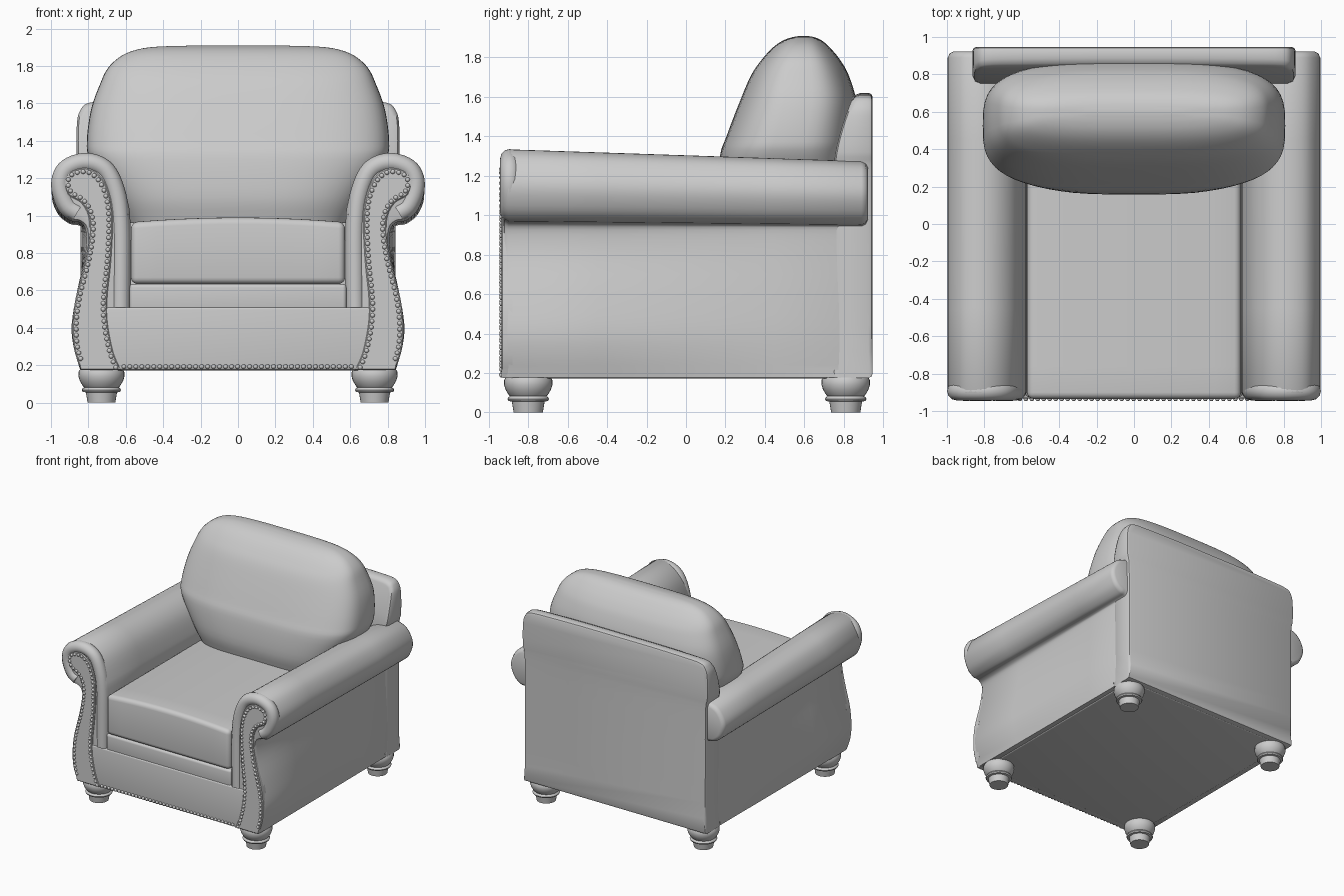
import bpy, bmesh, math
from mathutils import Vector, Matrix

if "Cube" in bpy.data.objects:
    bpy.data.objects.remove(bpy.data.objects["Cube"])


def finish(bm, name, mirror=False, angle=40):
    bmesh.ops.recalc_face_normals(bm, faces=bm.faces)
    me = bpy.data.meshes.new(name)
    bm.to_mesh(me)
    bm.free()
    ob = bpy.data.objects.new(name, me)
    bpy.context.collection.objects.link(ob)
    bpy.ops.object.select_all(action='DESELECT')
    ob.select_set(True)
    bpy.context.view_layer.objects.active = ob
    bpy.ops.object.shade_smooth_by_angle(angle=math.radians(angle))
    if mirror:
        ob.modifiers.new("Mirror", 'MIRROR')
    return ob


def smooth(pts, n=4):
    """Catmull-Rom through an open list of points."""
    p = [Vector(q) for q in pts]
    p = [p[0] * 2 - p[1]] + p + [p[-1] * 2 - p[-2]]
    out = []
    for a, b, c, d in zip(p, p[1:], p[2:], p[3:]):
        for i in range(n):
            t = i / n
            out.append((b * 2 + (c - a) * t + (a * 2 - b * 5 + c * 4 - d) * t**2
                        + (b * 3 - a - c * 3 + d) * t**3) * 0.5)
    return out + [p[-2]]


def inset(pts, d):
    """Offset a clockwise-in-xz outline inward."""
    out = []
    for i, p in enumerate(pts):
        t = (pts[(i + 1) % len(pts)] - pts[i - 1]).normalized()
        out.append(p + Vector((t.y, -t.x)) * d)
    return out


def loft(rings, name, mirror=False, angle=40):
    bm = bmesh.new()
    vs = [[bm.verts.new(p) for p in r] for r in rings]
    n = len(vs[0])
    for a, b in zip(vs, vs[1:]):
        for i in range(n):
            bm.faces.new((a[i], a[(i + 1) % n], b[(i + 1) % n], b[i]))
    bm.faces.new(vs[0])
    bm.faces.new(vs[-1])
    return finish(bm, name, mirror, angle)


def box(name, x, y0, y1, z0, z1, bevel, crown=0):
    bm = bmesh.new()
    bmesh.ops.create_cube(bm, size=1)
    for v in bm.verts:
        v.co = (v.co.x * 2 * x, y0 + (v.co.y + .5) * (y1 - y0), z0 + (v.co.z + .5) * (z1 - z0))
    bmesh.ops.bevel(bm, geom=bm.edges[:], offset=bevel, segments=4, profile=0.5, affect='EDGES')
    if crown:
        long = [e for e in bm.edges if e.calc_length() > 0.4]
        bmesh.ops.subdivide_edges(bm, edges=long, cuts=9, use_grid_fill=True)
        for v in bm.verts:
            if v.co.z > (z0 + z1) / 2:
                v.co.z += crown * (1 - (v.co.x / x)**2)
    return finish(bm, name)


# Scroll arms: front outline blends to a straight-sided, lower outline at the back
front = [(.60, .18), (.575, .55), (.575, .95), (.59, 1.08), (.64, 1.22), (.72, 1.305),
         (.82, 1.335), (.92, 1.305), (.98, 1.22), (.995, 1.13), (.96, 1.03), (.90, .975),
         (.85, .965), (.815, .925), (.815, .8), (.86, .6), (.89, .42), (.88, .3), (.845, .178)]
back = [(x if i < 13 else .838, z if z < .94 else .925 + (z - .94) * .88)
        for i, (x, z) in enumerate(front)]
fr, bk = smooth(front), smooth(back)
rings = []
for y, d in [(-.925, .03), (-.92, .012), (-.90, 0), (-.45, 0), (0, 0), (.45, 0),
             (.89, 0), (.912, .01), (.922, .03)]:
    t = (y + .93) / 1.86
    rings.append([(p.x, y, p.y) for p in inset([a.lerp(b, t) for a, b in zip(fr, bk)], d)])
loft(rings, "arm", True)

# Rounded padded band around the arm fronts
cu = bpy.data.curves.new("arm_front_band", 'CURVE')
cu.dimensions = '3D'
cu.bevel_depth = .05
cu.bevel_resolution = 4
cu.use_fill_caps = True
path = smooth([(.627, .51), (.625, .75), (.627, .95), (.645, 1.1), (.69, 1.22), (.75, 1.272),
               (.83, 1.285), (.91, 1.255), (.945, 1.2), (.945, 1.13), (.91, 1.05), (.86, 1.015)])
sp = cu.splines.new('POLY')
sp.points.add(len(path) - 1)
for q, p in zip(sp.points, path):
    q.co = (p.x, -.893, p.y, 1)
sp.use_smooth = True
band = bpy.data.objects.new("arm_front_band", cu)
bpy.context.collection.objects.link(band)
band.modifiers.new("Mirror", 'MIRROR')

# Nailed front panels
panel = smooth([(.625, .175), (.665, .27), (.695, .42), (.70, .55), (.68, .75), (.67, .95),
                (.68, 1.08), (.715, 1.18), (.77, 1.24), (.83, 1.255), (.90, 1.235), (.93, 1.18),
                (.905, 1.11), (.84, 1.07), (.80, 1.0), (.795, .9), (.82, .75), (.87, .55),
                (.885, .4), (.875, .28), (.84, .175)])
loft([[(p.x, y, p.y) for p in inset(panel, d)]
      for y, d in [(-.88, 0), (-.93, 0), (-.936, .006)]], "arm_front_panel", True)


# Nail heads
def nails(name, line, step, mirror):
    bm = bmesh.new()
    left = 0
    for a, b in zip(line, line[1:]):
        length = (b - a).length
        while left < length:
            p = a.lerp(b, left / length)
            bmesh.ops.create_icosphere(bm, subdivisions=2, radius=.0125,
                                       matrix=Matrix.Translation((p.x, -.935, p.y)))
            left += step
        left -= length
    finish(bm, name, mirror, 60)


nails("arm_nails", inset(panel, .02)[1:-1], .032, True)
nails("rail_nails", [Vector((-.61, .193)), Vector((.615, .193))], .032, False)

# Base, rails and seat cushion
box("base", .80, -.88, .90, .172, .62, .01)
box("front_rail", .71, -.932, -.80, .175, .51, .012)
box("seat_deck", .58, -.925, .70, .49, .635, .02)
box("seat_cushion", .572, -.935, .50, .635, .965, .035, .025)

# Back frame with rounded shoulders and a sloping front
half = smooth([(.843, .175), (.843, .7), (.845, 1.2), (.862, 1.32), (.862, 1.48), (.845, 1.56),
               (.79, 1.605), (.6, 1.615), (.3, 1.62), (0, 1.62)])
outline = [Vector((-p.x, p.y)) for p in half] + half[-2::-1]


def slope(z):
    return .75 + .105 * (max(0, z - 1.25) / .37)**1.5


rings = [[(p.x, slope(p.y) + dy, p.y) for p in inset(outline, d)]
         for d, dy in [(.03, 0), (.01, .008), (0, .03)]]
rings += [[(p.x, y, p.y) for p in inset(outline, d)] for y, d in [(.925, 0), (.94, .006), (.946, .02)]]
loft(rings, "back_frame")

# Back cushion: stacked rounded sections (height, half width, front y, rear y)
rows = smooth([(.96, .60, .19, .82), (1.1, .67, .158, .84), (1.3, .79, .172, .85),
               (1.4, .808, .205, .86), (1.57, .785, .27, .865), (1.71, .735, .33, .825),
               (1.79, .695, .385, .78), (1.85, .63, .44, .73), (1.885, .55, .49, .69),
               (1.903, .44, .54, .65), (1.91, .22, .585, .61)])
rings = []
for z, w, y0, y1 in rows:
    ring = []
    for i in range(64):
        c, s = math.cos(i * math.tau / 64), math.sin(i * math.tau / 64)
        ring.append((w * math.copysign(abs(c)**.62, c),
                     (y0 + y1) / 2 + (y1 - y0) / 2 * math.copysign(abs(s)**.62, s), z))
    rings.append(ring)
loft(rings, "back_cushion", angle=60)

# Turned feet
foot = [(.074, 0), (.083, .055), (.1, .058), (.105, .068), (.1, .078), (.092, .082), (.1, .09),
        (.115, .115), (.123, .14), (.122, .165), (.115, .178)]
for label, fy in (("front_foot", -.80), ("back_foot", .81)):
    loft([[(.73 + r * math.cos(a * math.tau / 32), fy + r * math.sin(a * math.tau / 32), z)
           for a in range(32)] for r, z in foot], label, True)
